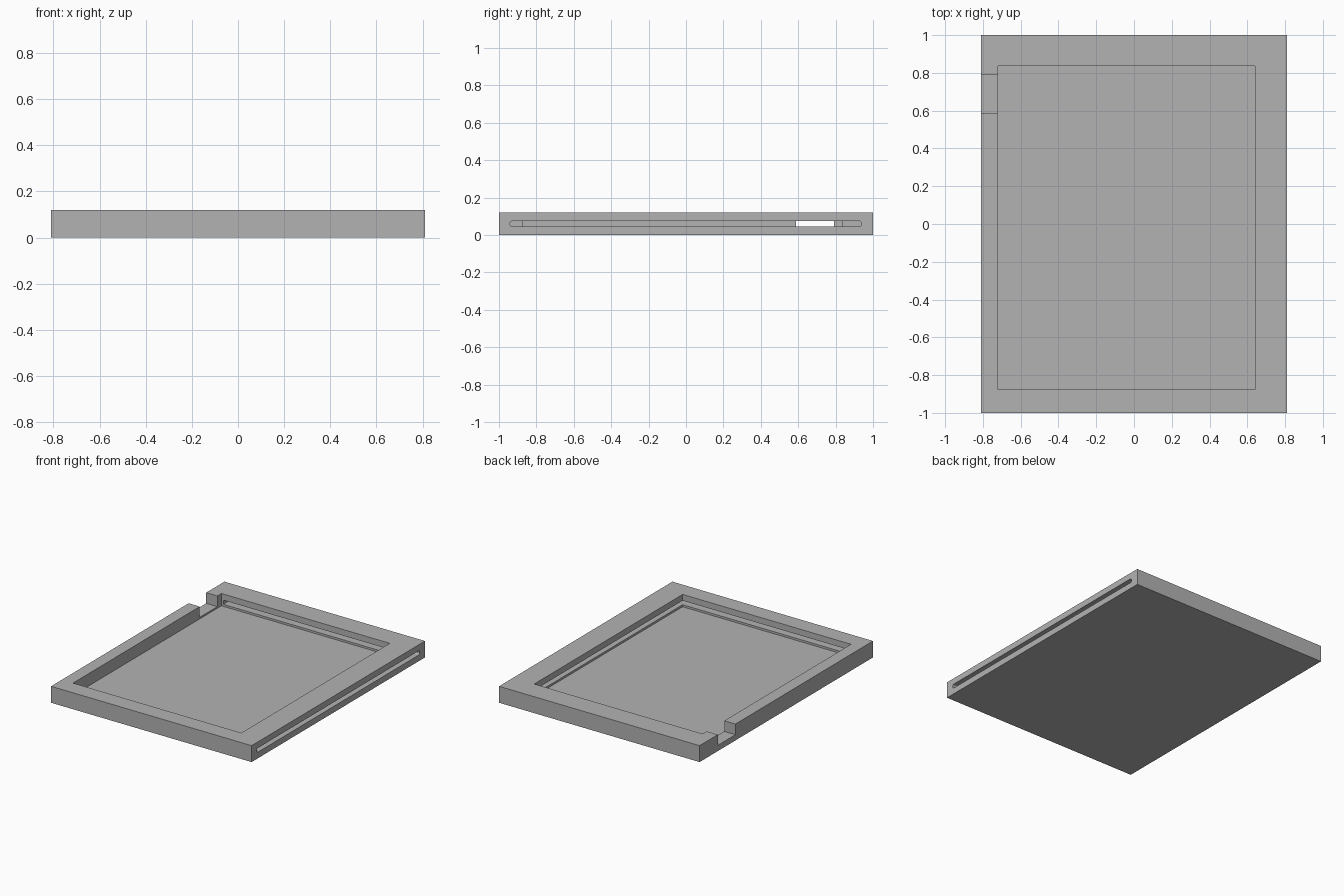
import bpy
import bmesh

cube = bpy.data.objects.get("Cube")
if cube:
    bpy.data.objects.remove(cube, do_unlink=True)

grey = bpy.data.materials.new("plain grey")
grey.use_nodes = True
colour = (0.45, 0.45, 0.45, 1)
grey.diffuse_color = colour
grey.node_tree.nodes["Principled BSDF"].inputs["Base Color"].default_value = colour


def box(name, x, y, z, round_x_edges=0):
    """Box from (min, max) ranges, optionally rounding the edges along x."""
    bm = bmesh.new()
    bmesh.ops.create_cube(bm, size=1)
    for v in bm.verts:
        v.co = [r[0] if c < 0 else r[1] for r, c in zip((x, y, z), v.co)]
    if round_x_edges:
        edges = [e for e in bm.edges
                 if abs(e.verts[0].co.x - e.verts[1].co.x) > 0.1]
        bmesh.ops.bevel(bm, geom=edges, offset=round_x_edges, segments=4,
                        profile=0.5, affect='EDGES')
    bmesh.ops.recalc_face_normals(bm, faces=bm.faces)
    mesh = bpy.data.meshes.new(name)
    bm.to_mesh(mesh)
    bm.free()
    mesh.materials.append(grey)
    obj = bpy.data.objects.new(name, mesh)
    bpy.context.collection.objects.link(obj)
    return obj


# Flat rectangular tray
tray = box("tray", (-0.81, 0.81), (-1, 1), (0, 0.12))

# Pocket, finger notch in the -x rim, and card slot entering from +x
cutters = [
    box("pocket_cutter", (-0.72, 0.64), (-0.875, 0.837), (0.03, 0.3)),
    box("notch_cutter", (-0.95, -0.6), (0.587, 0.79), (0.042, 0.25)),
    box("slot_cutter", (-0.705, 0.95), (-0.94, 0.937), (0.045, 0.075), 0.011),
]
for cutter in cutters:
    cutter.hide_render = True
    cutter.hide_viewport = True
    cutter.display_type = 'WIRE'
    mod = tray.modifiers.new(cutter.name, 'BOOLEAN')
    mod.operation = 'DIFFERENCE'
    mod.solver = 'EXACT'
    mod.object = cutter

# Bake the cuts and drop the cutters
bpy.context.view_layer.update()
graph = bpy.context.evaluated_depsgraph_get()
cut_mesh = bpy.data.meshes.new_from_object(tray.evaluated_get(graph))
tray.modifiers.clear()
tray.data = cut_mesh
tray.data.materials.clear()
tray.data.materials.append(grey)
for poly in tray.data.polygons:
    poly.material_index = 0
for cutter in cutters:
    bpy.data.objects.remove(cutter, do_unlink=True)
